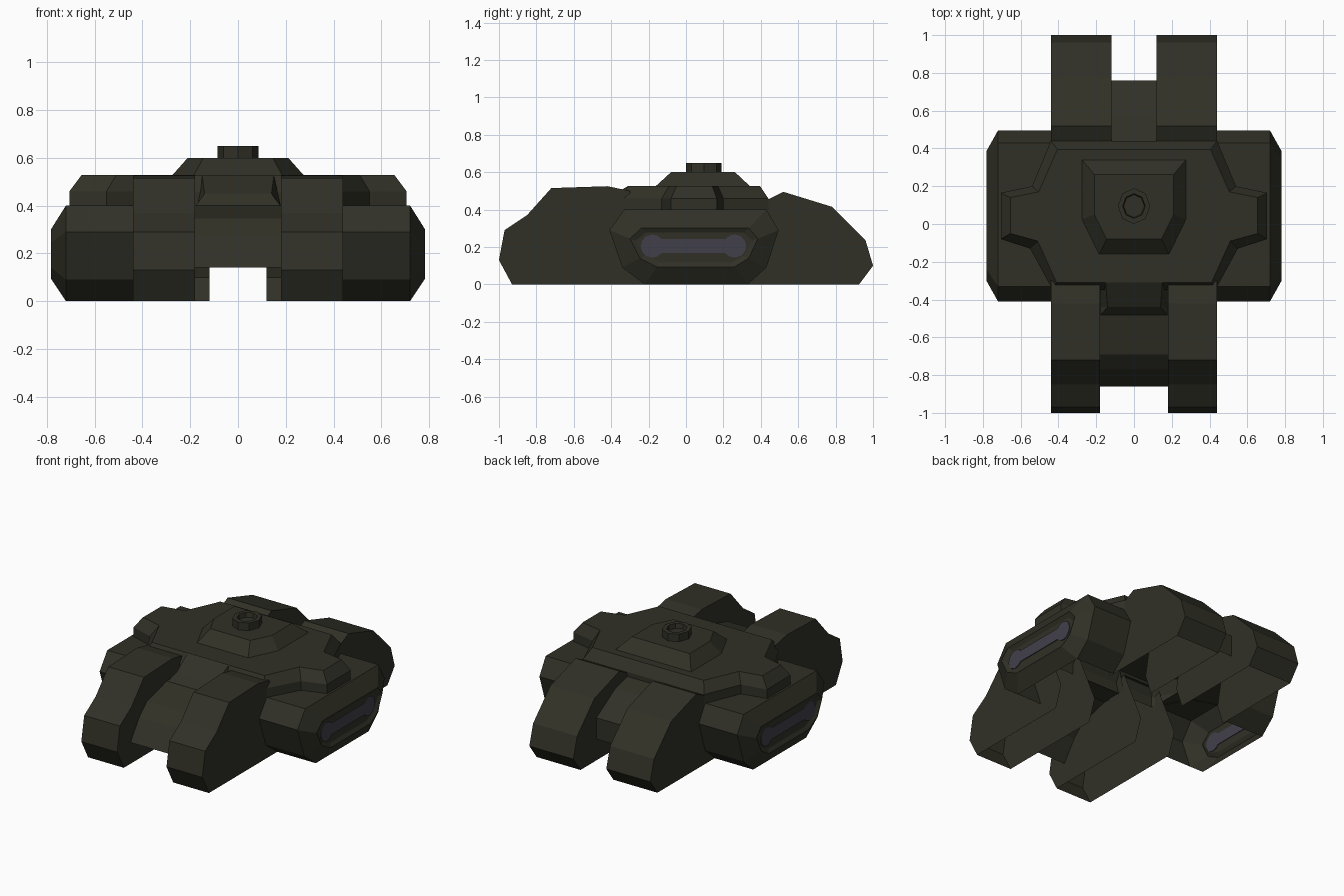
import bpy, bmesh, math

if "Cube" in bpy.data.objects:
    bpy.data.objects.remove(bpy.data.objects["Cube"])


def material(name, rgb):
    m = bpy.data.materials.new(name)
    m.diffuse_color = (*rgb, 1)
    m.use_nodes = True
    m.node_tree.nodes["Principled BSDF"].inputs["Base Color"].default_value = m.diffuse_color
    return m


OLIVE = material("dark olive armour", (0.030, 0.030, 0.020))
VIOLET = material("violet grey panel", (0.053, 0.050, 0.068))


def loft(name, rings, mat=OLIVE, caps=(True, True), skip=0, skip_bands=99):
    """Skin a stack of rings. The last `skip` sides of the first bands stay open."""
    bm = bmesh.new()
    vs = [[bm.verts.new(p) for p in r] for r in rings]
    n = len(rings[0])
    for k, (a, b) in enumerate(zip(vs, vs[1:])):
        for i in range(n - skip if k < skip_bands else n):
            j = (i + 1) % n
            bm.faces.new((a[i], a[j], b[j], b[i]))
    for ring, cap in ((vs[0], caps[0]), (vs[-1], caps[1])):
        if cap:
            bm.faces.new(ring)
    bmesh.ops.recalc_face_normals(bm, faces=bm.faces)
    # open shells: make sure the roof side faces outwards
    if sum(f.normal.z * f.calc_area() for f in bm.faces) < -1e-4:
        bmesh.ops.reverse_faces(bm, faces=bm.faces)
    me = bpy.data.meshes.new(name)
    bm.to_mesh(me)
    bm.free()
    me.materials.append(mat)
    ob = bpy.data.objects.new(name, me)
    bpy.context.collection.objects.link(ob)
    return ob


def side_prism(name, profile, x0, x1, mat=OLIVE, **kw):
    """Extrude a (y, z) profile along x."""
    return loft(name, [[(x, y, z) for y, z in profile] for x in (x0, x1)], mat, **kw)


def plan(half, z):
    """Mirror half a plan outline over x = 0 and place it at height z."""
    full = half + [(-x, y) for x, y in reversed(half)]
    return [(x, y, z) for x, y in full]


front_arm = [(-0.93, 0), (-1.0, 0.13), (-0.97, 0.29), (-0.85, 0.37),
             (-0.72, 0.515), (-0.42, 0.525), (-0.30, 0.50), (-0.15, 0.14), (-0.20, 0)]
rear_arm = [(0.925, 0), (1.0, 0.10), (0.96, 0.235), (0.78, 0.415),
            (0.52, 0.495), (0.43, 0.45), (0.30, 0.40), (0.25, 0.14), (0.30, 0)]
pod = [(-0.22, 0), (-0.34, 0.09), (-0.41, 0.29), (-0.33, 0.40),
       (0.43, 0.40), (0.495, 0.29), (0.43, 0.09), (0.33, 0)]

# dumbbell-shaped outline of the side panel
strip = []
for cy, start in ((0.26, -143), (-0.18, 37)):
    for k in range(11):
        a = math.radians(start + 28.6 * k)
        strip.append((cy + 0.062 * math.cos(a), 0.205 + 0.062 * math.sin(a)))

for s, side in ((1, "right"), (-1, "left")):
    # front and rear arms, hollow from below
    side_prism(f"front_arm_{side}", front_arm, s * 0.18, s * 0.44, skip=3)
    side_prism(f"rear_arm_{side}", rear_arm, s * 0.12, s * 0.44, skip=3)
    # side pod: hollow from below, tapered end with a shallow recess
    rings = []
    for x, sy, sz in ((0.44, 1, 1), (0.72, 1, 1), (0.782, 0.755, 0.52), (0.768, 0.69, 0.40)):
        rings.append([(s * x, 0.043 + (y - 0.043) * sy, 0.195 + (z - 0.195) * sz)
                      for y, z in pod])
    loft(f"side_pod_{side}", rings, caps=(False, True), skip=1, skip_bands=1)
    side_prism(f"side_panel_{side}", strip, s * 0.764, s * 0.773, VIOLET)

# front and rear plates between the arms
side_prism("front_plate", [(-0.86, 0.14), (-0.77, 0.27), (-0.69, 0.345),
                           (-0.48, 0.40), (-0.35, 0.40), (-0.35, 0.14)], -0.18, 0.18,
           caps=(False, False), skip=2)
side_prism("rear_plate", [(0.76, 0.14), (0.76, 0.28), (0.56, 0.40),
                          (0.40, 0.44), (0.40, 0.14)], -0.12, 0.12,
           caps=(False, False), skip=2)

# upper deck with a bevelled rim
outer = [(0.44, 0.44), (0.54, 0.20), (0.705, 0.165), (0.705, -0.08), (0.55, -0.13), (0.43, -0.35)]
inner = [(0.405, 0.395), (0.505, 0.17), (0.655, 0.14), (0.655, -0.05), (0.51, -0.09), (0.41, -0.31)]
loft("upper_deck", [plan(outer, 0.395), plan(outer, 0.46), plan(inner, 0.527)], caps=(False, True))

# sloping nose in front of the deck
loft("deck_nose", [[(-0.18, y, 0.395), (-w, y, z), (w, y, z), (0.18, y, 0.395)]
                   for w, y, z in ((0.15, -0.31, 0.526), (0.14, -0.44, 0.45), (0.18, -0.485, 0.396))],
     caps=(False, False), skip=1)

# low turret with sloping sides
loft("turret", [plan([(0.275, 0.34), (0.275, 0.025), (0.185, -0.16)], 0.527),
                plan([(0.21, 0.262), (0.21, 0.05), (0.145, -0.08)], 0.60)], caps=(False, True))


# hatch: eight-sided ring with a sunken top
def octagon(r, z):
    return [(r * math.cos(k * math.pi / 4), 0.095 + 1.1 * r * math.sin(k * math.pi / 4), z)
            for k in range(8)]


loft("hatch", [octagon(0.086, 0.60), octagon(0.086, 0.65), octagon(0.06, 0.65), octagon(0.055, 0.62)],
     caps=(False, True))
